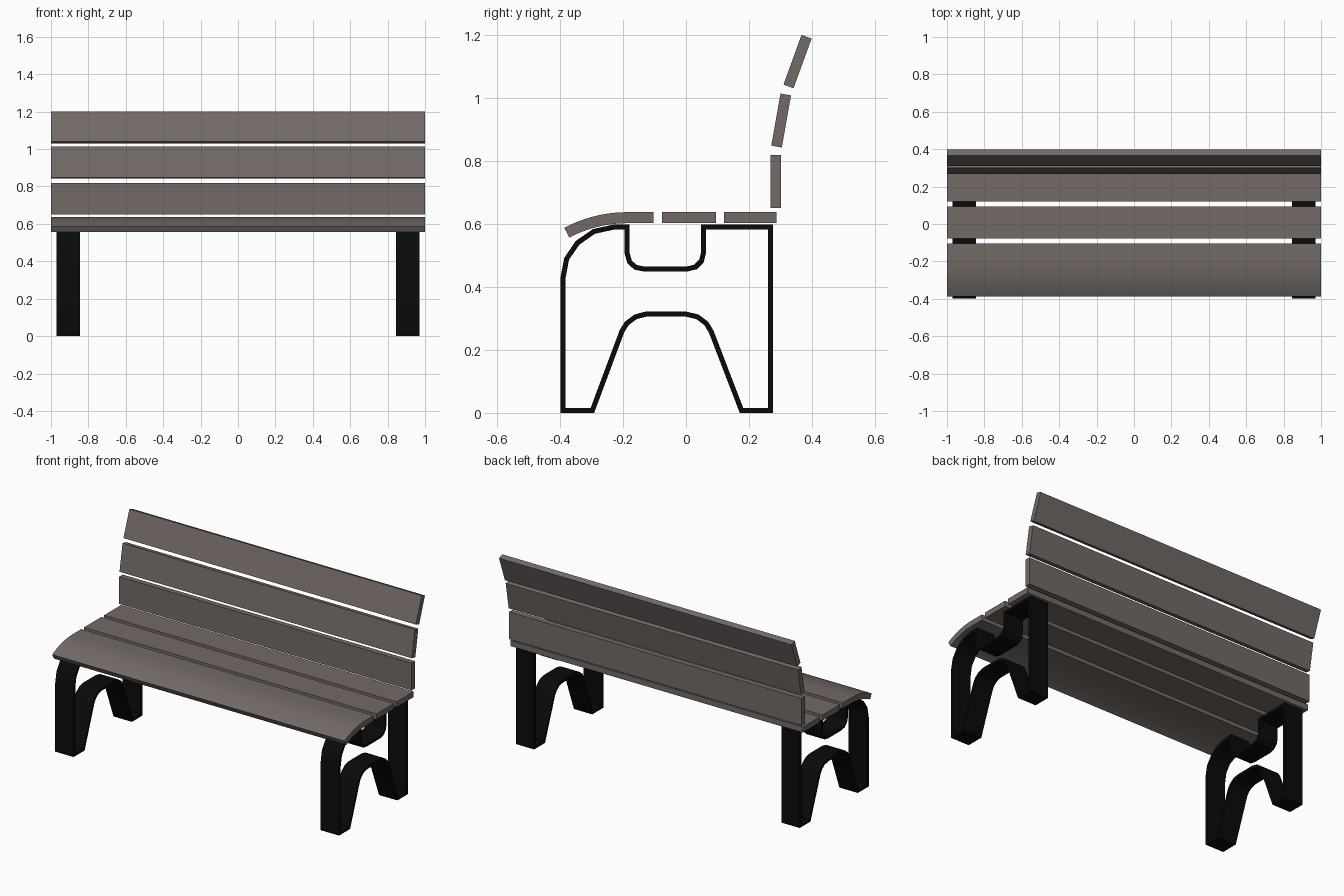
import bpy, bmesh, math
from mathutils import Vector

if "Cube" in bpy.data.objects:
    bpy.data.objects.remove(bpy.data.objects["Cube"])


def material(name, rgb):
    m = bpy.data.materials.new(name)
    m.diffuse_color = (*rgb, 1)
    m.use_nodes = True
    m.node_tree.nodes["Principled BSDF"].inputs["Base Color"].default_value = m.diffuse_color
    return m


wood = material("weathered wood", (0.170, 0.144, 0.133))
iron = material("black iron", (0.003, 0.003, 0.003))


def extrude(name, outer, inner, x0, x1, mat, smooth=False):
    """Extrude a (y, z) profile along x; with an inner loop it becomes a closed band."""
    bm = bmesh.new()
    loops = [outer] + ([inner] if inner else [])
    rings = [[[bm.verts.new((x, y, z)) for y, z in lp] for x in (x0, x1)] for lp in loops]
    n = len(outer)
    for a, b in rings:
        for i in range(n):
            j = (i + 1) % n
            bm.faces.new((a[i], a[j], b[j], b[i]))
    for side in (0, 1):
        if inner:
            o, k = rings[0][side], rings[1][side]
            for i in range(n):
                j = (i + 1) % n
                bm.faces.new((o[i], o[j], k[j], k[i]))
        else:
            bm.faces.new(rings[0][side])
    bmesh.ops.recalc_face_normals(bm, faces=bm.faces[:])
    me = bpy.data.meshes.new(name)
    bm.to_mesh(me)
    bm.free()
    ob = bpy.data.objects.new(name, me)
    bpy.context.collection.objects.link(ob)
    me.materials.append(mat)
    if smooth:
        bpy.ops.object.select_all(action='DESELECT')
        ob.select_set(True)
        bpy.context.view_layer.objects.active = ob
        bpy.ops.object.shade_smooth_by_angle(angle=math.radians(30))
    return ob


def offset(path, d):
    """Mitred offset of a closed path."""
    pts = [Vector(p) for p in path]
    out = []
    for i, p in enumerate(pts):
        a = (p - pts[i - 1]).normalized()
        b = (pts[(i + 1) % len(pts)] - p).normalized()
        na, nb = Vector((-a.y, a.x)), Vector((-b.y, b.x))
        out.append(tuple(p + (na + nb) * (d / (1 + na.dot(nb)))))
    return out


def plank(name, y, z, length, thick, tilt):
    """Flat board; tilt 0 stands upright, positive leans back."""
    u = Vector((math.sin(tilt), math.cos(tilt))) * length / 2
    v = Vector((math.cos(tilt), -math.sin(tilt))) * thick / 2
    c = Vector((y, z))
    extrude(name, [tuple(c + s * u + t * v) for s, t in ((1, 1), (1, -1), (-1, -1), (-1, 1))],
            None, -1, 1, wood)


# leg frames: bent iron band, centre line in (y, z)
band = [(-0.391, 0.008), (-0.391, 0.425), (-0.379, 0.489), (-0.344, 0.540), (-0.292, 0.576),
        (-0.228, 0.590), (-0.187, 0.590), (-0.187, 0.507), (-0.179, 0.479), (-0.160, 0.462),
        (-0.130, 0.456), (0.000, 0.456), (0.030, 0.463), (0.049, 0.482), (0.056, 0.510),
        (0.056, 0.590), (0.268, 0.590), (0.268, 0.008), (0.176, 0.008), (0.080, 0.258),
        (0.064, 0.284), (0.036, 0.305), (-0.002, 0.314), (-0.125, 0.314), (-0.160, 0.305),
        (-0.188, 0.284), (-0.203, 0.260), (-0.297, 0.008)]
for side, x in (("left", -0.908), ("right", 0.908)):
    extrude(side + "_leg_frame", offset(band, 0.008), offset(band, -0.008),
            x - 0.063, x + 0.063, iron, True)

# seat: curved front board, then two flat boards
R, A, cy = 0.425, math.radians(28), -0.187
top, bottom = [(-0.103, 0.637)], [(-0.103, 0.602)]
for i in range(13):
    a = A * i / 12
    for lp, r in ((top, R), (bottom, R - 0.035)):
        lp.append((cy - r * math.sin(a), 0.637 - R + r * math.cos(a)))
extrude("seat_front_curved_board", top + bottom[::-1], None, -1, 1, wood, True)
plank("seat_middle_board", 0.009, 0.6195, 0.171, 0.035, math.pi / 2)
plank("seat_rear_board", 0.204, 0.6195, 0.167, 0.035, math.pi / 2)

# backrest: three boards leaning further back with height
plank("back_lower_board", 0.285, 0.735, 0.168, 0.034, 0)
plank("back_middle_board", 0.302, 0.928, 0.168, 0.034, math.radians(10))
plank("back_upper_board", 0.354, 1.115, 0.168, 0.034, math.radians(20))
